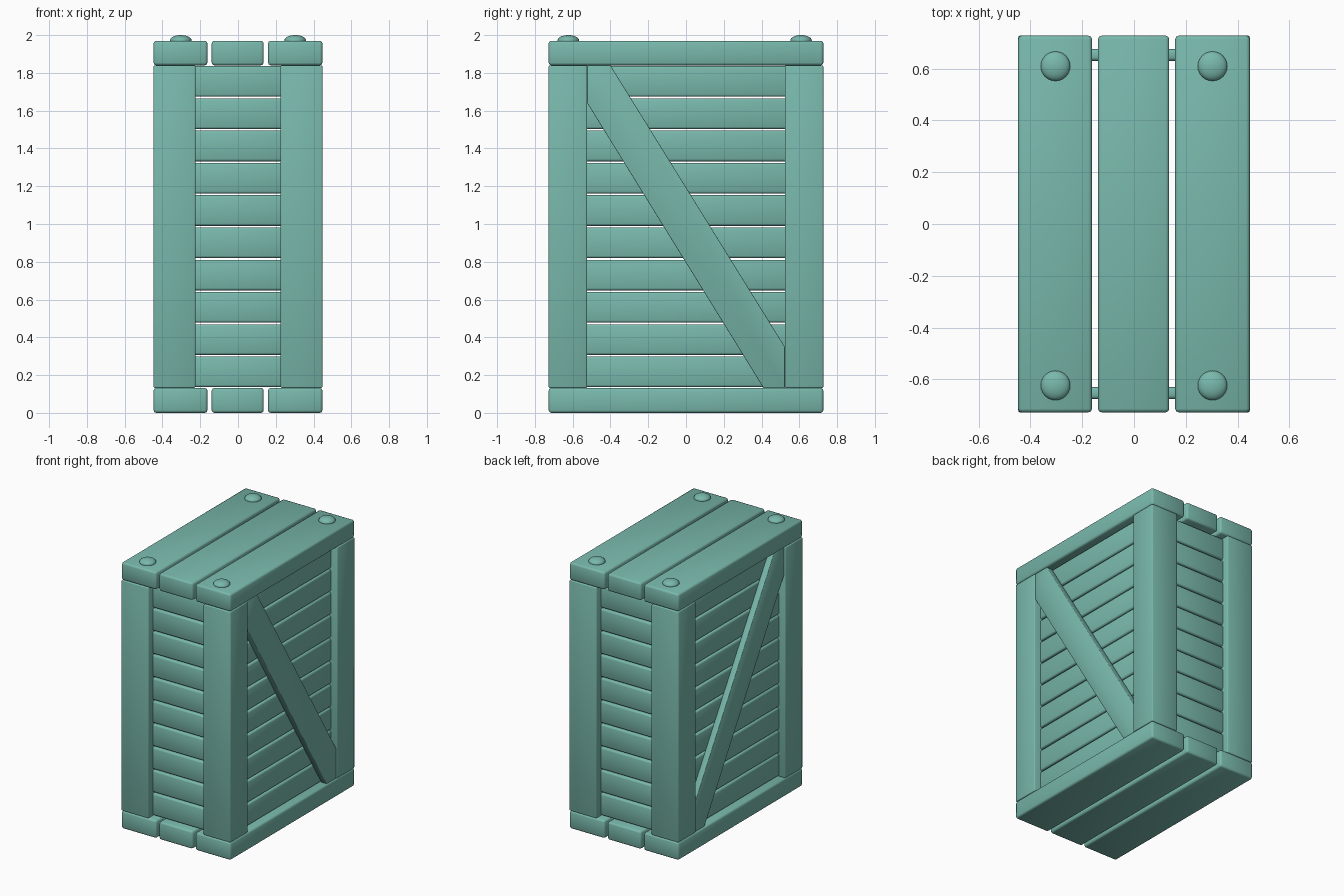
import bpy, bmesh, math
from mathutils import Vector

default = bpy.data.objects.get("Cube")
if default:
    bpy.data.objects.remove(default, do_unlink=True)

# Single painted-wood colour
paint = bpy.data.materials.new("teal_paint")
paint.use_nodes = True
colour = (0.19, 0.48, 0.41, 1)
paint.diffuse_color = colour
paint.node_tree.nodes["Principled BSDF"].inputs["Base Color"].default_value = colour


def finish(name, bm, bevel=0.0):
    """Round the edges, smooth and link the part."""
    if bevel:
        bmesh.ops.bevel(bm, geom=bm.edges[:], offset=bevel, segments=2,
                        profile=0.5, affect='EDGES', clamp_overlap=True)
    bmesh.ops.recalc_face_normals(bm, faces=bm.faces[:])
    mesh = bpy.data.meshes.new(name)
    bm.to_mesh(mesh)
    bm.free()
    mesh.materials.append(paint)
    obj = bpy.data.objects.new(name, mesh)
    bpy.context.collection.objects.link(obj)
    bpy.ops.object.select_all(action='DESELECT')
    obj.select_set(True)
    bpy.context.view_layer.objects.active = obj
    bpy.ops.object.shade_smooth_by_angle(angle=math.radians(50))
    return obj


def box(name, low, high, bevel):
    """Bevelled board between two opposite corners."""
    low, high = Vector(low), Vector(high)
    bm = bmesh.new()
    bmesh.ops.create_cube(bm, size=1)
    for v in bm.verts:
        v.co = (low + high) / 2 + v.co * (high - low)
    return finish(name, bm, bevel)


HALF_X, HALF_Y = 0.447, 0.727
POST_X, POST_Y = 0.225, 0.523      # inner faces of the corner posts
FLOOR, LID, TOP = 0.132, 1.84, 1.97
SIDES = (("right", -1), ("left", 1))
ENDS = (("front", -1), ("back", 1))

# Lid and base, three boards each
for label, z0, z1 in (("base", 0, FLOOR), ("lid", LID, TOP)):
    for side, x0, x1 in (("right", -HALF_X, -0.162), ("middle", -0.139, 0.136),
                         ("left", 0.159, HALF_X)):
        box(f"{label}_board_{side}", (x0, -HALF_Y, z0), (x1, HALF_Y, z1), 0.014)

# Corner posts and lid rivets
for side, sx in SIDES:
    for end, sy in ENDS:
        xs = sorted((sx * POST_X, sx * HALF_X))
        ys = sorted((sy * POST_Y, sy * HALF_Y))
        box(f"post_{end}_{side}", (xs[0], ys[0], FLOOR), (xs[1], ys[1], LID), 0.007)

        bm = bmesh.new()
        bmesh.ops.create_uvsphere(bm, u_segments=24, v_segments=14, radius=1)
        for v in bm.verts:
            v.co = Vector((sx * 0.303 + v.co.x * 0.057,
                           sy * 0.616 - 0.007 + v.co.y * 0.057,
                           TOP + 0.002 + v.co.z * 0.028))
        finish(f"rivet_{end}_{side}", bm)

# Horizontal slats on all four walls
COUNT, GAP = 10, 0.009
pitch = (LID - FLOOR) / COUNT
for i in range(COUNT):
    z0 = FLOOR + i * pitch + GAP / 2
    z1 = z0 + pitch - GAP
    for end, sy in ENDS:
        ys = sorted((sy * 0.63, sy * 0.675))
        box(f"{end}_slat_{i + 1}", (-POST_X - 0.02, ys[0], z0),
            (POST_X + 0.02, ys[1], z1), 0.012)
    for side, sx in SIDES:
        xs = sorted((sx * 0.35, sx * 0.395))
        box(f"{side}_slat_{i + 1}", (xs[0], -POST_Y - 0.02, z0),
            (xs[1], POST_Y + 0.02, z1), 0.012)

# Diagonal braces, trimmed to the side frames
outline = [(-POST_Y, LID), (-0.40, LID), (POST_Y, 0.35),
           (POST_Y, FLOOR), (0.41, FLOOR), (-POST_Y, 1.64)]
for side, sx in SIDES:
    bm = bmesh.new()
    face = bm.faces.new([bm.verts.new((sx * 0.393, y, z)) for y, z in outline])
    extruded = bmesh.ops.extrude_face_region(bm, geom=[face], use_keep_orig=True)
    moved = [g for g in extruded["geom"] if isinstance(g, bmesh.types.BMVert)]
    bmesh.ops.translate(bm, verts=moved, vec=(sx * 0.047, 0, 0))
    finish(f"{side}_brace", bm, 0.004)
